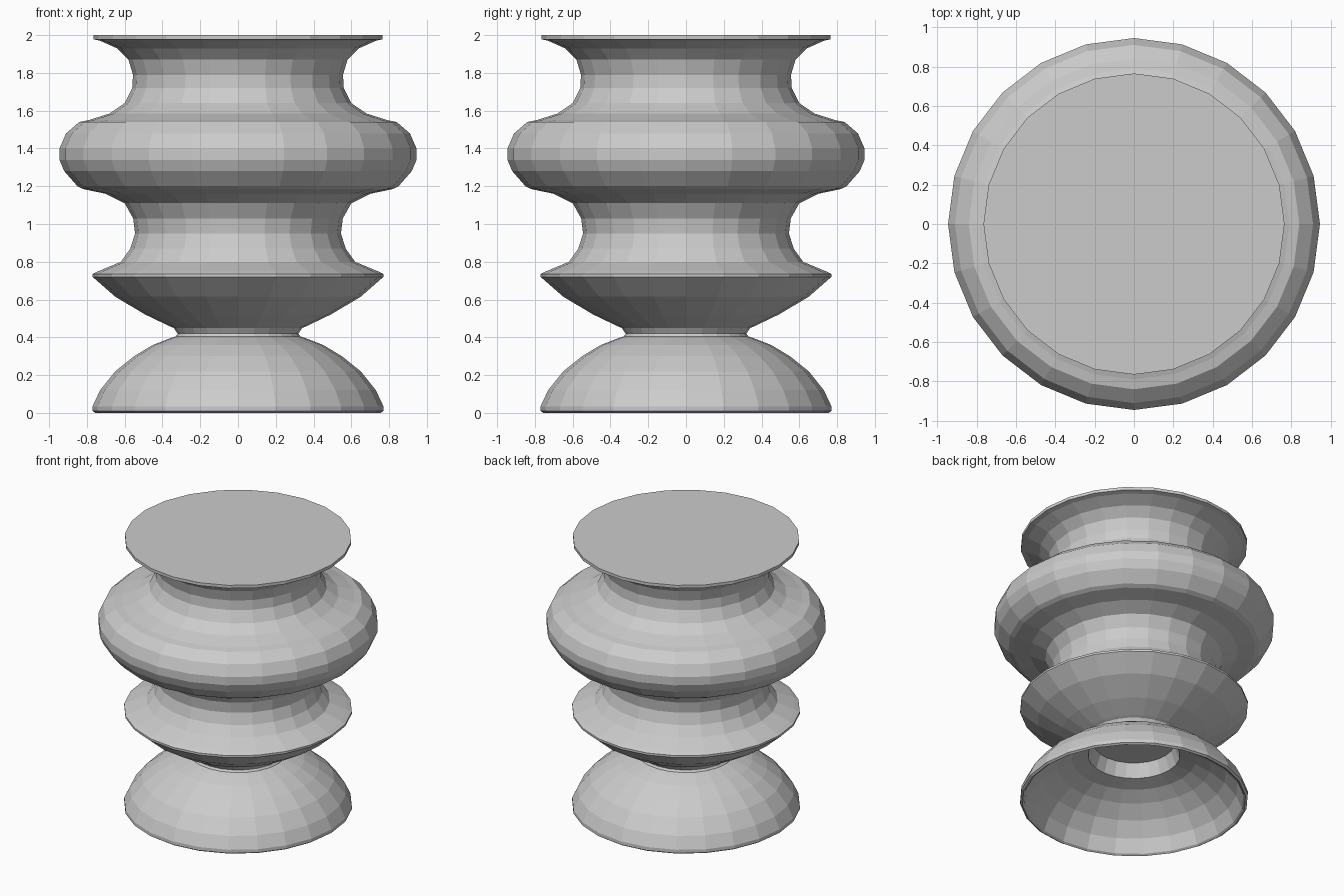
import bpy, bmesh, math

if "Cube" in bpy.data.objects:
    bpy.data.objects.remove(bpy.data.objects["Cube"])

SIDES = 24


def lathe(name, profile):
    """Revolve an (r, z) profile about z; points with r = 0 close the ends."""
    bm = bmesh.new()
    verts = [bm.verts.new((r, 0, z)) for r, z in profile]
    edges = [bm.edges.new(pair) for pair in zip(verts, verts[1:])]
    bmesh.ops.spin(bm, geom=verts + edges, cent=(0, 0, 0), axis=(0, 0, 1),
                   angle=math.tau, steps=SIDES, use_merge=False)
    bmesh.ops.remove_doubles(bm, verts=bm.verts, dist=0.0005)
    bmesh.ops.recalc_face_normals(bm, faces=bm.faces)
    mesh = bpy.data.meshes.new(name)
    bm.to_mesh(mesh)
    bm.free()
    obj = bpy.data.objects.new(name, mesh)
    bpy.context.collection.objects.link(obj)
    return obj


# Hollow dome foot: blind socket, inner dome, rim, outer dome
foot = [(0, .45), (.275, .45), (.31, .35), (.42, .325), (.52, .275),
        (.62, .20), (.70, .105), (.74, .01),
        (.755, 0), (.77, .01), (.77, .035), (.73, .12), (.65, .22),
        (.55, .30), (.45, .36), (.36, .395)]
# Narrow neck and flared cup
cup = [(.33, .405), (.32, .42), (.34, .45), (.36, .458), (.49, .52),
       (.65, .615), (.77, .72), (.77, .735), (.74, .75)]
# Lower concave waist
waist = [(.62, .80), (.57, .87), (.545, .95), (.555, 1.03), (.60, 1.11),
         (.70, 1.16), (.82, 1.185)]
# Bulging ring
ring = [(.85, 1.20), (.92, 1.28), (.945, 1.34), (.945, 1.40), (.91, 1.48),
        (.84, 1.54), (.79, 1.55)]
# Upper concave waist and flat top
top = [(.68, 1.585), (.60, 1.64), (.56, 1.72), (.556, 1.79), (.58, 1.87),
       (.64, 1.93), (.73, 1.97), (.765, 1.978), (.765, 2.0), (0, 2.0)]

lathe("turned_stool_body", foot + cup + waist + ring + top)
